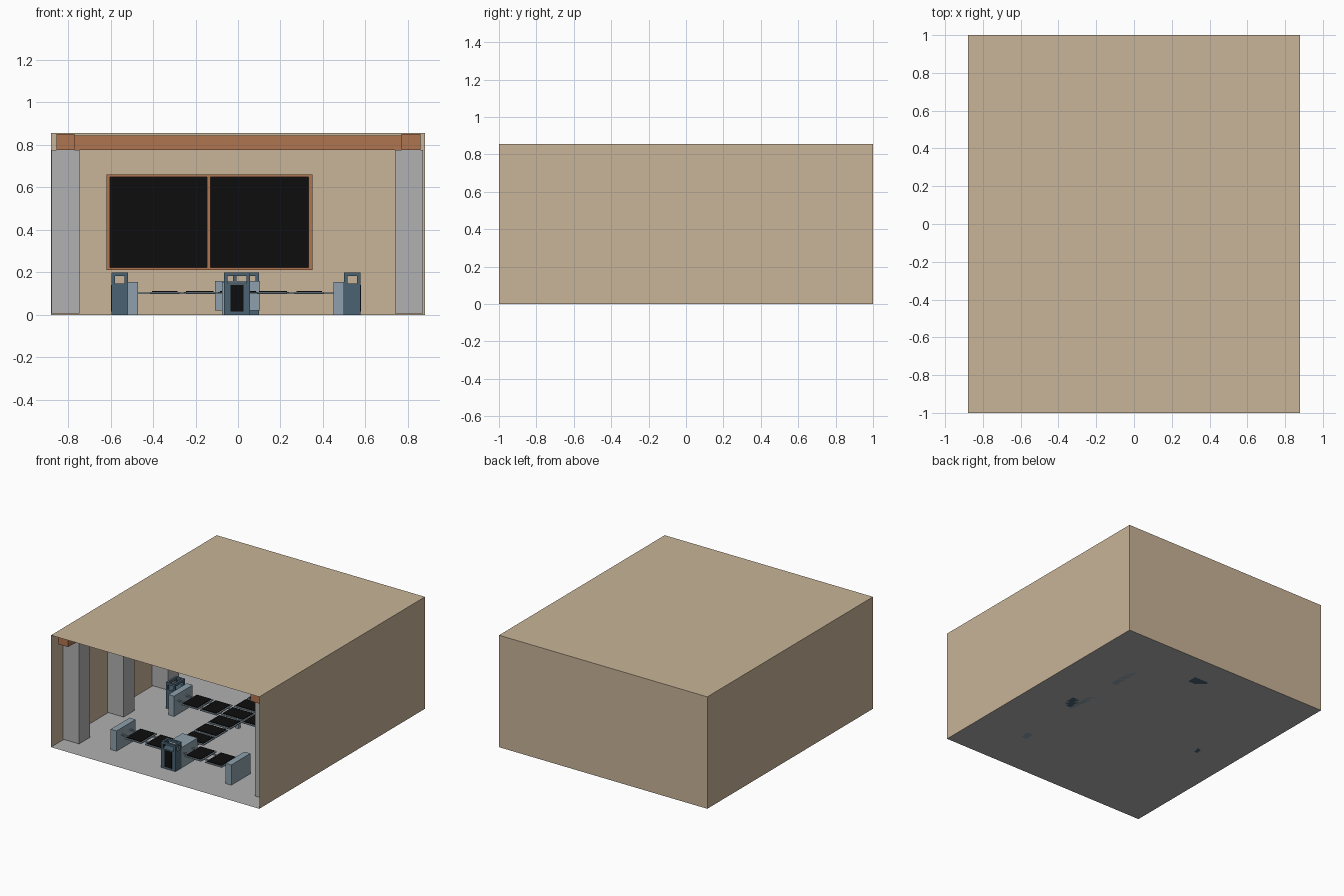
import bpy, bmesh, math
from mathutils import Matrix, Vector

if "Cube" in bpy.data.objects:
    bpy.data.objects.remove(bpy.data.objects["Cube"])


def mat(name, rgb):
    m = bpy.data.materials.new(name)
    lin = [(c / 255 / 12.92) if c < 11 else ((c / 255 + 0.055) / 1.055) ** 2.4 for c in rgb]
    m.diffuse_color = (*lin, 1)
    m.use_nodes = True
    m.node_tree.nodes["Principled BSDF"].inputs["Base Color"].default_value = m.diffuse_color
    return m


TAN = mat("tan_wall", (200, 180, 152))
GREY = mat("concrete_grey", (177, 177, 178))
WOOD = mat("red_brown_wood", (176, 117, 80))
DARK = mat("dark_slate_blue", (75, 98, 114))
LIGHT = mat("light_slate_blue", (141, 160, 172))
BLACK = mat("black", (13, 13, 13))


def boxes(name, material, spans, turn=None):
    """One object from axis-aligned boxes given as (x0, x1, y0, y1, z0, z1)."""
    bm = bmesh.new()
    for x0, x1, y0, y1, z0, z1 in spans:
        m = Matrix.Translation(((x0 + x1) / 2, (y0 + y1) / 2, (z0 + z1) / 2))
        m = m @ Matrix.Diagonal((abs(x1 - x0), abs(y1 - y0), abs(z1 - z0), 1))
        bmesh.ops.create_cube(bm, size=1, matrix=m)
    if turn:
        bm.transform(turn)
    return finish(name, bm, [material])


def finish(name, bm, materials):
    me = bpy.data.meshes.new(name)
    bm.to_mesh(me)
    bm.free()
    for m in materials:
        me.materials.append(m)
    ob = bpy.data.objects.new(name, me)
    bpy.context.collection.objects.link(ob)
    return ob


# Room shell: open at the front, grey floor
W, H = 0.88, 0.855
bm = bmesh.new()
bmesh.ops.create_cube(bm, size=1, matrix=Matrix.Translation((0, 0, H / 2)) @ Matrix.Diagonal((2 * W, 2, H, 1)))
bm.normal_update()
bmesh.ops.delete(bm, geom=[f for f in bm.faces if f.normal.y < -0.5], context='FACES_ONLY')
for f in bm.faces:
    f.material_index = 1 if f.normal.z < -0.5 else 0
finish("room_shell", bm, [TAN, GREY])

# Columns along both side walls
col_y = [-0.854, -0.317, 0.22, 0.757]
boxes("columns_left", GREY, [(-0.879, -0.745, y, y + 0.134, 0.005, 0.775) for y in col_y])
boxes("columns_right", GREY, [(0.74, 0.87, y, y + 0.134, 0.005, 0.775) for y in col_y])

# Ceiling beams over the columns
boxes("long_beams", WOOD, [(-0.855, -0.77, -0.95, 0.99, 0.775, 0.852), (0.77, 0.86, -0.95, 0.99, 0.775, 0.852)])
boxes("cross_beams", WOOD, [(-0.77, 0.77, y + 0.02, y + 0.114, 0.775, 0.845) for y in col_y])

# Window on the back wall
boxes("window_frame", WOOD, [
    (-0.62, -0.602, 0.97, 0.998, 0.21, 0.66), (0.332, 0.35, 0.97, 0.998, 0.21, 0.66),
    (-0.145, -0.13, 0.97, 0.998, 0.21, 0.66),
    (-0.602, 0.332, 0.97, 0.998, 0.21, 0.222), (-0.602, 0.332, 0.97, 0.998, 0.648, 0.66)])
boxes("window_panes", BLACK, [(-0.602, -0.145, 0.985, 0.993, 0.222, 0.648),
                              (-0.13, 0.332, 0.985, 0.993, 0.222, 0.648)])


# Machine with an open frame on top and a black front panel (faces -y before turning)
def machine(label, x, y, angle):
    t = Matrix.Translation((x, y, 0)) @ Matrix.Rotation(math.radians(angle), 4, 'Z')
    w, d, p = 0.061, 0.038, 0.016
    spans = [(-w, w, -d, d, 0, 0.148)]
    for s in (-1, 1):
        spans += [(s * w, s * (w - p), r * d, r * (d - p), 0.148, 0.182) for r in (-1, 1)]
        spans += [(s * w, s * (w - p), -d, d, 0.182, 0.2), (-w + p, w - p, s * d, s * (d - p), 0.182, 0.2)]
    boxes("machine_body_" + label, DARK, spans, t)
    boxes("machine_panel_" + label, BLACK, [(-0.031, 0.031, -d - 0.003, -d, 0.015, 0.14)], t)


machine("front", -0.005, -0.797, 0)
machine("back", 0.038, 0.75, 180)
machine("left", -0.557, 0.04, -90)
machine("right", 0.538, -0.04, 90)

# End cabinets
boxes("end_cabinets", LIGHT, [
    (-0.52, -0.47, -0.795, -0.565, 0, 0.155), (0.45, 0.5, -0.795, -0.565, 0, 0.155),
    (-0.519, -0.47, -0.1, 0.125, 0, 0.155), (0.45, 0.5, -0.12, 0.12, 0, 0.155),
    (0.45, 0.5, 0.345, 0.585, 0, 0.155),
    (-0.075, 0.055, -0.759, -0.565, 0, 0.155), (-0.108, 0.104, 0.64, 0.712, 0.02, 0.16)])

# Conveyor lines: rails, posts and framed trays with black tops
rails, trays, tops = [], [], []


def tray(x, y, along_x):
    a, b = (0.07, 0.095) if along_x else (0.095, 0.07)
    trays.append((x - a, x + a, y - b, y + b, 0.1, 0.108))
    a, b = a - 0.01, b - 0.01
    tops.append((x - a, x + a, y - b, y + b, 0.108, 0.113))


for y, xs, x0, x1 in ((-0.68, (-0.345, -0.175, 0.16, 0.335), -0.47, 0.45),
                      (0.0, (-0.345, -0.185, 0.17, 0.335), -0.47, 0.45),
                      (0.465, (0.17, 0.335), 0, 0.45)):
    rails += [(x0, x1, y + s * 0.05 - 0.006, y + s * 0.05 + 0.006, 0.098, 0.106) for s in (-1, 1)]
    for x in xs:
        tray(x, y, True)
rails += [(s * 0.05 - 0.006, s * 0.05 + 0.006, -0.57, 0.64, 0.098, 0.106) for s in (-1, 1)]
for y in (-0.48, -0.325, -0.16, 0.0, 0.16, 0.315, 0.465):
    tray(0, y, False)
boxes("conveyor_rails", LIGHT, rails)
boxes("tray_frames", LIGHT, trays)
boxes("tray_tops", BLACK, tops)
boxes("conveyor_posts", LIGHT, [(-0.012, 0.012, y - 0.012, y + 0.012, 0.001, 0.1) for y in (0, 0.465)])
